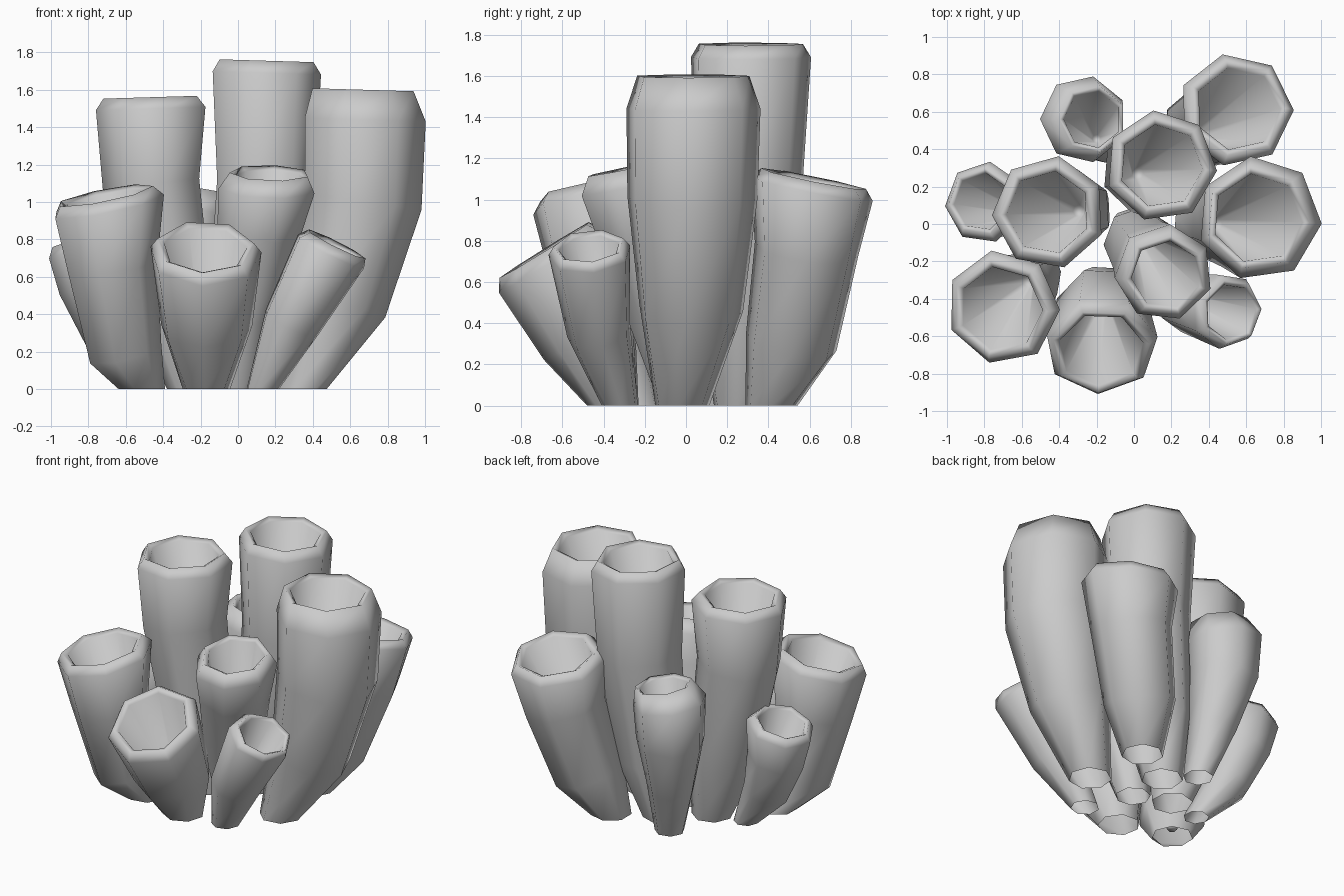
import bpy, bmesh, math
from mathutils import Vector

if "Cube" in bpy.data.objects:
    bpy.data.objects.remove(bpy.data.objects["Cube"])

SIDES = 7
UP = Vector((0, 0, 1))


def ring(bm, centre, radius, axis, phase):
    """Seven-sided ring perpendicular to axis."""
    q = UP.rotation_difference(Vector(axis).normalized())
    verts = []
    for i in range(SIDES):
        a = math.radians(phase) + math.tau * i / SIDES
        p = Vector((math.cos(a), math.sin(a), 0)) * radius
        verts.append(bm.verts.new(Vector(centre) + q @ p))
    return verts


def tube(name, path, tilt, phase):
    """Path of (x, y, z, radius); the last point is the mouth, the base stays open."""
    bm = bmesh.new()
    pts = [Vector(p[:3]) for p in path]
    n = len(path)
    tilt = Vector(tilt).normalized()
    rings = []
    for i, p in enumerate(path):
        if i == 0:
            axis = UP
        elif i >= n - 2:
            axis = tilt
        else:
            axis = (pts[i + 1] - pts[i - 1]).normalized()
        rings.append(ring(bm, pts[i], p[3], axis, phase))
    # lip and deep tapering hollow
    mouth_r = path[-1][3]
    rings.append(ring(bm, pts[-1] - tilt * 0.02, mouth_r * 0.86, tilt, phase))
    pit = pts[0].lerp(pts[1], 0.5)
    rings.append(ring(bm, pit, path[0][3] * 0.25, pts[-1] - pit, phase))
    for a, b in zip(rings, rings[1:]):
        for i in range(SIDES):
            j = (i + 1) % SIDES
            bm.faces.new((a[i], a[j], b[j], b[i]))
    bm.faces.new(rings[-1])
    for f in bm.faces:
        f.smooth = True
    me = bpy.data.meshes.new(name)
    bm.to_mesh(me)
    bm.free()
    bpy.context.collection.objects.link(bpy.data.objects.new(name, me))


# tall tubes
tube("tall_centre_tube", [(-.01, .26, 0, .13), (.05, .28, .4, .225), (.14, .3, 1.1, .27),
                          (.145, .31, 1.69, .3), (.145, .31, 1.755, .26)], (.03, 0, 1), 98)
tube("tall_right_tube", [(.34, -.02, 0, .135), (.54, .02, .46, .26), (.66, .025, 1.0, .325),
                         (.67, .03, 1.44, .335), (.66, .03, 1.6, .28)], (.03, 0, 1), 98)
tube("tall_left_tube", [(-.25, .07, 0, .13), (-.34, .07, .4, .225), (-.455, .065, 1.1, .27),
                        (-.455, .062, 1.5, .305), (-.46, .062, 1.56, .26)], (-.03, 0, 1), 80)
# medium tubes
tube("front_left_tube", [(-.52, -.25, 0, .13), (-.61, -.36, .2, .205), (-.68, -.42, .65, .25),
                         (-.70, -.445, .98, .31), (-.715, -.455, 1.035, .265)], (-.2, -.13, 1), 101)
tube("front_tube", [(-.17, -.35, 0, .13), (-.17, -.46, .32, .25),
                    (-.175, -.65, .71, .305), (-.175, -.68, .76, .265)], (.03, -.62, 1), 267)
tube("front_centre_tube", [(-.01, -.02, 0, .11), (.02, -.09, .4, .185), (.115, -.21, .85, .23),
                           (.16, -.26, 1.07, .265), (.17, -.275, 1.155, .215)], (.03, -.2, 1), 83)
tube("back_right_tube", [(.28, .415, 0, .13), (.38, .51, .3, .23), (.51, .585, .75, .26),
                         (.545, .61, 1.05, .31), (.555, .62, 1.1, .265)], (.05, .2, 1), 103)
tube("back_left_tube", [(-.17, .42, 0, .095), (-.23, .49, .35, .155), (-.27, .55, .7, .22),
                        (-.27, .56, .96, .235), (-.22, .56, 1.07, .18)], (.15, .03, 1), 77)
# small tubes
tube("small_right_tube", [(.13, -.32, 0, .09), (.28, -.42, .35, .16),
                          (.49, -.465, .735, .205), (.525, -.47, .775, .175)], (.5, -.1, 1), 261)
tube("small_left_tube", [(-.48, .03, 0, .08), (-.68, .09, .3, .15), (-.77, .11, .55, .19),
                         (-.80, .115, .76, .22), (-.82, .12, .81, .18)], (-.3, .03, 1), 82)
